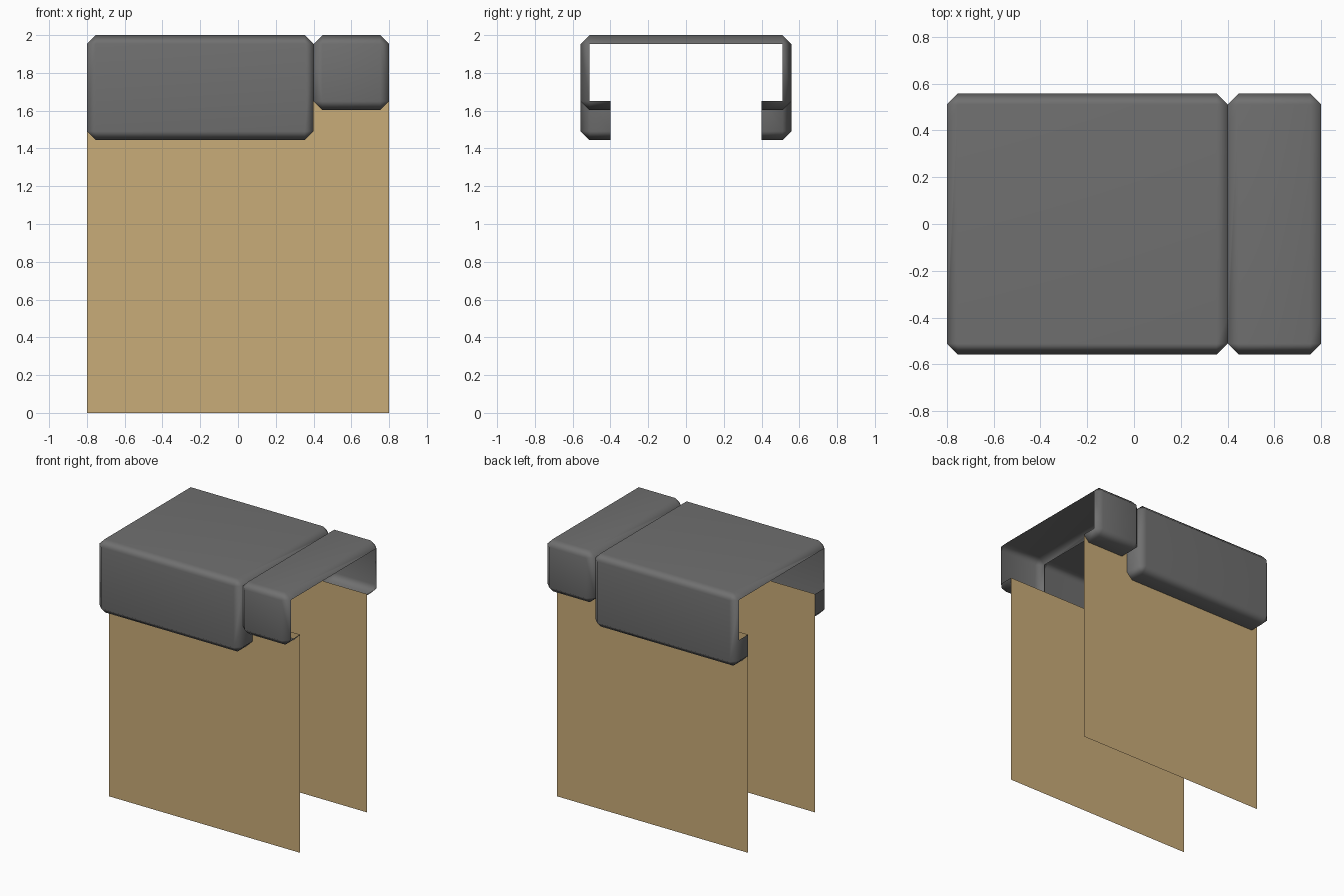
import bpy, bmesh
from mathutils import Vector

cube = bpy.data.objects.get("Cube")
if cube:
    bpy.data.objects.remove(cube, do_unlink=True)

HALF_LENGTH, HALF_WIDTH, TOP = 0.8, 0.558, 2.0
PANEL_Y, PANEL_TOP = 0.4, 1.65
BEVEL = 0.047


def material(name, rgb):
    mat = bpy.data.materials.new(name)
    mat.use_nodes = True
    colour = (*rgb, 1)
    mat.diffuse_color = colour
    bsdf = mat.node_tree.nodes["Principled BSDF"]
    bsdf.inputs["Base Color"].default_value = colour
    bsdf.inputs["Roughness"].default_value = 0.8
    return mat


def add_object(name, bm, mat):
    mesh = bpy.data.meshes.new(name)
    bm.to_mesh(mesh)
    bm.free()
    mesh.materials.append(mat)
    obj = bpy.data.objects.new(name, mesh)
    bpy.context.collection.objects.link(obj)
    return obj


def lower_faces(bm):
    """Everything except the top and the long side walls."""
    bm.normal_update()
    return [f for f in bm.faces if f.normal.z < 0.1 and abs(f.normal.y) < 0.3]


def cover(name, x0, x1, bottom, mat):
    # Chamfered block
    bm = bmesh.new()
    bmesh.ops.create_cube(bm, size=1)
    for v in bm.verts:
        v.co.x = x1 if v.co.x > 0 else x0
        v.co.y = HALF_WIDTH if v.co.y > 0 else -HALF_WIDTH
        v.co.z = TOP if v.co.z > 0 else bottom
    bmesh.ops.bevel(bm, geom=bm.edges[:], offset=BEVEL, segments=1,
                    affect='EDGES', profile=0.5)

    # Score the ends and underside along the panels
    cuts = [((0, s * PANEL_Y, 0), (0, 1, 0)) for s in (-1, 1)]
    cuts.append(((0, 0, PANEL_TOP), (0, 0, 1)))
    for point, normal in cuts:
        faces = lower_faces(bm)
        edges = {e for f in faces for e in f.edges}
        verts = {v for f in faces for v in f.verts}
        bmesh.ops.bisect_plane(bm, geom=faces + list(edges) + list(verts), dist=1e-4,
                               plane_co=Vector(point), plane_no=Vector(normal))

    # Open the ends and the space between the panels
    opening = []
    for f in lower_faces(bm):
        c = f.calc_center_median()
        is_end = abs(f.normal.x) > 0.9
        if abs(c.y) < PANEL_Y - 0.01 or (is_end and c.z > PANEL_TOP):
            opening.append(f)
    bmesh.ops.delete(bm, geom=opening, context='FACES')
    for f in bm.faces:
        f.smooth = True
    obj = add_object(name, bm, mat)
    obj.modifiers.new("Soft chamfers", 'WEIGHTED_NORMAL')


def panel(name, y, mat):
    bm = bmesh.new()
    corners = [(-HALF_LENGTH, 0), (HALF_LENGTH, 0),
               (HALF_LENGTH, PANEL_TOP), (-HALF_LENGTH, PANEL_TOP)]
    if y > 0:
        corners.reverse()
    bm.faces.new([bm.verts.new((x, y, z)) for x, z in corners])
    add_object(name, bm, mat)


grey = material("Dark grey", (0.162, 0.162, 0.162))
tan = material("Tan", (0.584, 0.413, 0.188))

# Wide and narrow top covers
cover("wide_cover", -HALF_LENGTH, 0.4, 1.444, grey)
cover("narrow_cover", 0.4, HALF_LENGTH, 1.603, grey)

# Thin hanging panels
panel("front_panel", -PANEL_Y, tan)
panel("back_panel", PANEL_Y, tan)
